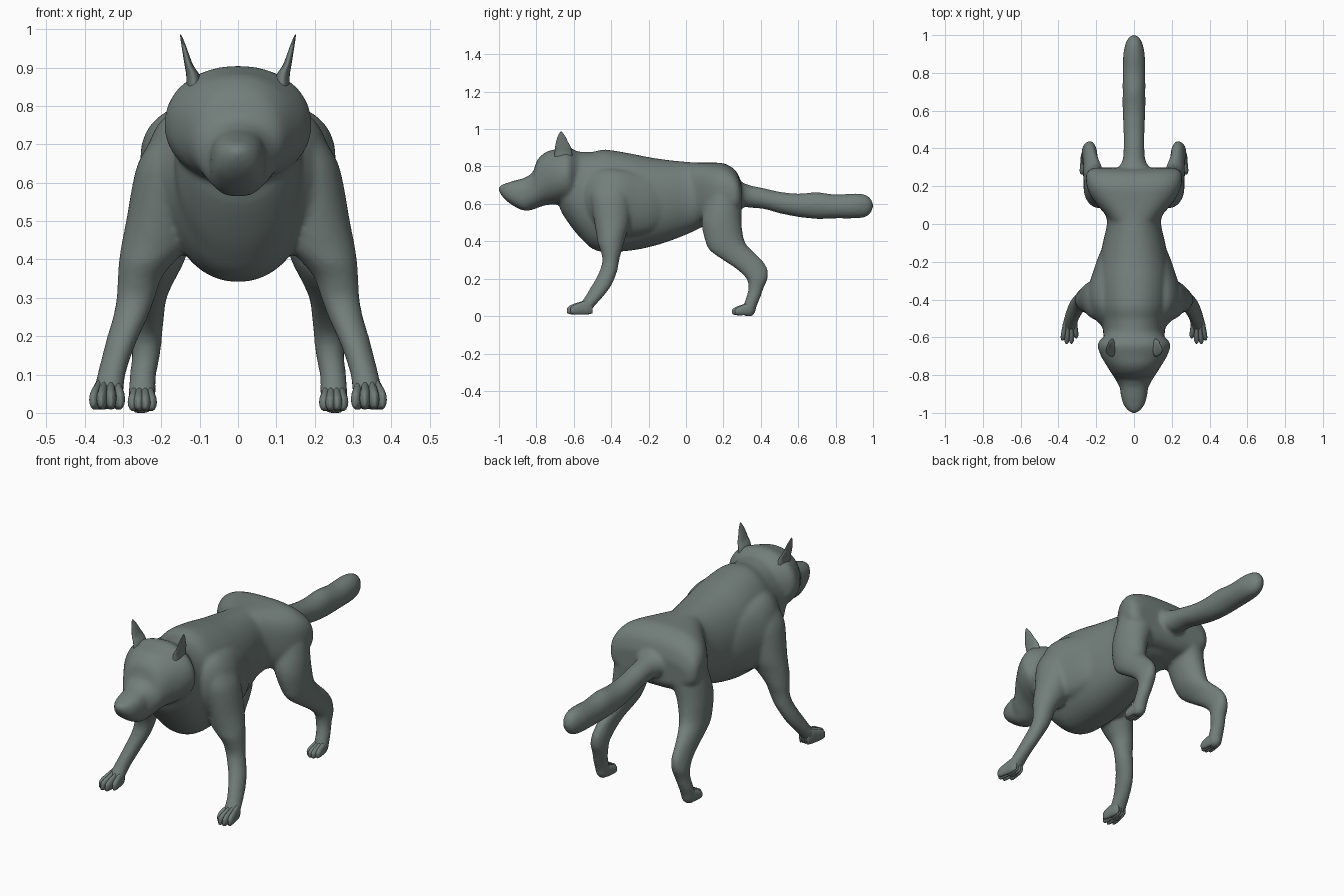
import bpy, bmesh, math

fur = bpy.data.materials.new("grey_green_fur")
fur.diffuse_color = (0.17, 0.21, 0.195, 1)


def smooth_rows(rows, n):
    """Catmull-Rom interpolation between section rows."""
    out = []
    for i in range(len(rows) - 1):
        p = [rows[max(i - 1, 0)], rows[i], rows[i + 1], rows[min(i + 2, len(rows) - 1)]]
        for k in range(n):
            t = k / n
            out.append([0.5 * (2 * b + (c - a) * t + (2 * a - 5 * b + 4 * c - d) * t * t
                               + (3 * b - a - 3 * c + d) * t ** 3) for a, b, c, d in zip(*p)])
    return out + [list(rows[-1])]


def loft(bm, rows, axis, side=1, sides=28, power=2.0, n=3):
    """Rounded sections (position, x0, x1, a0, a1) along y or z; a is the other axis."""
    rings = []
    for t, x0, x1, a0, a1 in smooth_rows(rows, n):
        ring = []
        for k in range(sides):
            ang = 2 * math.pi * k / sides
            c, s = math.cos(ang), math.sin(ang)
            x = (x0 + x1) / 2 + (x1 - x0) / 2 * math.copysign(abs(c) ** (2 / power), c)
            a = (a0 + a1) / 2 + (a1 - a0) / 2 * math.copysign(abs(s) ** (2 / power), s)
            ring.append(bm.verts.new((x * side, t, a) if axis == "y" else (x * side, a, t)))
        rings.append(ring)
    faces = [bm.faces.new((r[k], r[(k + 1) % sides], q[(k + 1) % sides], q[k]))
             for r, q in zip(rings, rings[1:]) for k in range(sides)]
    faces += [bm.faces.new(rings[0]), bm.faces.new(rings[-1])]
    bmesh.ops.recalc_face_normals(bm, faces=faces)


def finish(name, bm):
    mesh = bpy.data.meshes.new(name)
    bm.to_mesh(mesh)
    bm.free()
    mesh.materials.append(fur)
    for p in mesh.polygons:
        p.use_smooth = True
    ob = bpy.data.objects.new(name, mesh)
    bpy.context.collection.objects.link(ob)
    return ob


def sym(rows):
    """(y, half width, bottom, top) to a centred section row."""
    return [(y, -w, w, b, t) for y, w, b, t in rows]


torso = sym([(-.68, .09, .60, .82), (-.66, .13, .545, .86), (-.60, .16, .46, .88),
             (-.55, .165, .403, .878), (-.50, .175, .36, .878), (-.43, .19, .341, .89),
             (-.30, .197, .35, .87), (-.20, .185, .368, .85), (-.10, .165, .397, .835),
             (0, .143, .435, .825), (.05, .152, .458, .822), (.10, .175, .48, .82),
             (.20, .20, .50, .815), (.27, .18, .54, .76)])
rump = sym([(.02, .13, .50, .818), (.06, .16, .49, .82), (.10, .195, .49, .82),
            (.15, .23, .50, .82), (.20, .25, .51, .817), (.25, .255, .52, .792),
            (.28, .245, .54, .755), (.298, .215, .57, .70)])
head = sym([(-.88, .06, .60, .70), (-.86, .078, .565, .74), (-.82, .10, .57, .768),
            (-.795, .117, .578, .835), (-.75, .145, .593, .877), (-.70, .175, .597, .892),
            (-.65, .192, .60, .905), (-.62, .185, .60, .90), (-.59, .155, .60, .885),
            (-.54, .12, .62, .86)])
muzzle = sym([(-1.0, .014, .668, .69), (-.985, .034, .643, .702), (-.955, .056, .612, .713),
              (-.91, .069, .582, .727), (-.87, .074, .565, .737), (-.82, .08, .568, .755),
              (-.77, .08, .60, .76)])
tail = sym([(.24, .11, .57, .75), (.29, .088, .585, .72), (.34, .06, .58, .70),
            (.42, .055, .572, .683), (.50, .056, .55, .665), (.60, .06, .53, .655),
            (.70, .06, .52, .662), (.80, .06, .522, .65), (.90, .057, .522, .656),
            (.955, .045, .528, .65), (.985, .03, .548, .632), (1.0, .01, .58, .602)])
# Shoulder muscle flowing from the ribs into the front leg
shoulder = [(-.56, .06, .155, .58, .72), (-.50, .06, .205, .50, .765), (-.43, .05, .24, .45, .79),
            (-.35, .05, .245, .43, .785), (-.27, .05, .222, .43, .77), (-.18, .05, .192, .45, .74),
            (-.10, .05, .155, .50, .70)]
front_leg = [(.77, .08, .17, -.46, -.34), (.73, .09, .21, -.49, -.32),
             (.69, .10, .24, -.505, -.305), (.63, .11, .268, -.51, -.295),
             (.50, .12, .292, -.49, -.30), (.43, .135, .306, -.478, -.32),
             (.39, .17, .311, -.472, -.332), (.35, .20, .314, -.457, -.343),
             (.30, .216, .317, -.447, -.357), (.25, .235, .326, -.459, -.365),
             (.20, .258, .341, -.482, -.382), (.15, .278, .354, -.512, -.407),
             (.10, .293, .367, -.542, -.447), (.06, .298, .376, -.572, -.483),
             (.03, .303, .380, -.587, -.508), (.01, .313, .372, -.577, -.528)]
rear_leg = [(.74, .06, .20, .16, .26), (.70, .06, .235, .135, .28),
            (.60, .06, .256, .10, .298), (.50, .105, .266, .083, .297),
            (.40, .138, .267, .103, .313), (.35, .163, .267, .128, .355),
            (.30, .186, .268, .197, .406), (.25, .193, .272, .272, .437),
            (.20, .198, .277, .323, .437), (.15, .203, .277, .333, .415),
            (.10, .213, .282, .322, .398), (.05, .214, .286, .303, .377),
            (.02, .217, .283, .297, .37), (.0, .23, .272, .31, .355)]

# Torso, head, tail and legs fused into one smooth skin
bm = bmesh.new()
loft(bm, torso, "y", power=2.15, sides=40)
loft(bm, rump, "y", power=2.7, sides=40)
loft(bm, head, "y", power=2.1, sides=36)
loft(bm, muzzle, "y", power=2.5)
loft(bm, tail, "y")
for side in (1, -1):
    loft(bm, shoulder, "y", side)
    loft(bm, front_leg, "z", side)
    loft(bm, rear_leg, "z", side)
body = finish("body", bm)
remesh = body.modifiers.new("fuse", "REMESH")
remesh.mode = "VOXEL"
remesh.voxel_size = 0.01
remesh.use_smooth_shade = True
soften = body.modifiers.new("soften", "SMOOTH")
soften.factor = 0.5
soften.iterations = 6


def toe(bm, side, start, end, r, height, base):
    """One tapered toe from start (x, y) to end (x, y), resting near the ground."""
    rows = []
    for f, w, h in ((0, .5, 1.0), (.2, .95, 1.1), (.5, 1, .95), (.75, 1, .8), (.92, .75, .6), (1, .2, .35)):
        x = start[0] + (end[0] - start[0]) * f
        y = start[1] + (end[1] - start[1]) * f
        low = base + .012 * (1 - w)
        rows.append((y, x - r * w, x + r * w, low, low + height * h))
    loft(bm, rows, "y", side, sides=14)


ear = [(.84, .092, .134, -.705, -.605), (.88, .10, .135, -.702, -.61),
       (.905, .116, .139, -.70, -.616), (.93, .126, .143, -.695, -.63),
       (.955, .135, .147, -.688, -.642), (.975, .143, .150, -.679, -.655),
       (.986, .148, .151, -.671, -.664)]

for side, label in ((1, "left"), (-1, "right")):
    # Front paw with splayed toes
    bm = bmesh.new()
    for x, y in ((.306, -.605), (.331, -.634), (.357, -.636), (.378, -.618)):
        toe(bm, side, (.338 + (x - .342) * .55, -.50), (x, y), .0145, .072, .008)
    finish("front_paw_" + label, bm)
    # Rear paw
    bm = bmesh.new()
    for x, y in ((.224, .262), (.241, .247), (.259, .247), (.275, .262)):
        toe(bm, side, (.25 + (x - .25) * .7, .35), (x, y), .0145, .06, .004)
    finish("rear_paw_" + label, bm)
    # Ear
    bm = bmesh.new()
    loft(bm, ear, "z", side, sides=20)
    finish("ear_" + label, bm)
